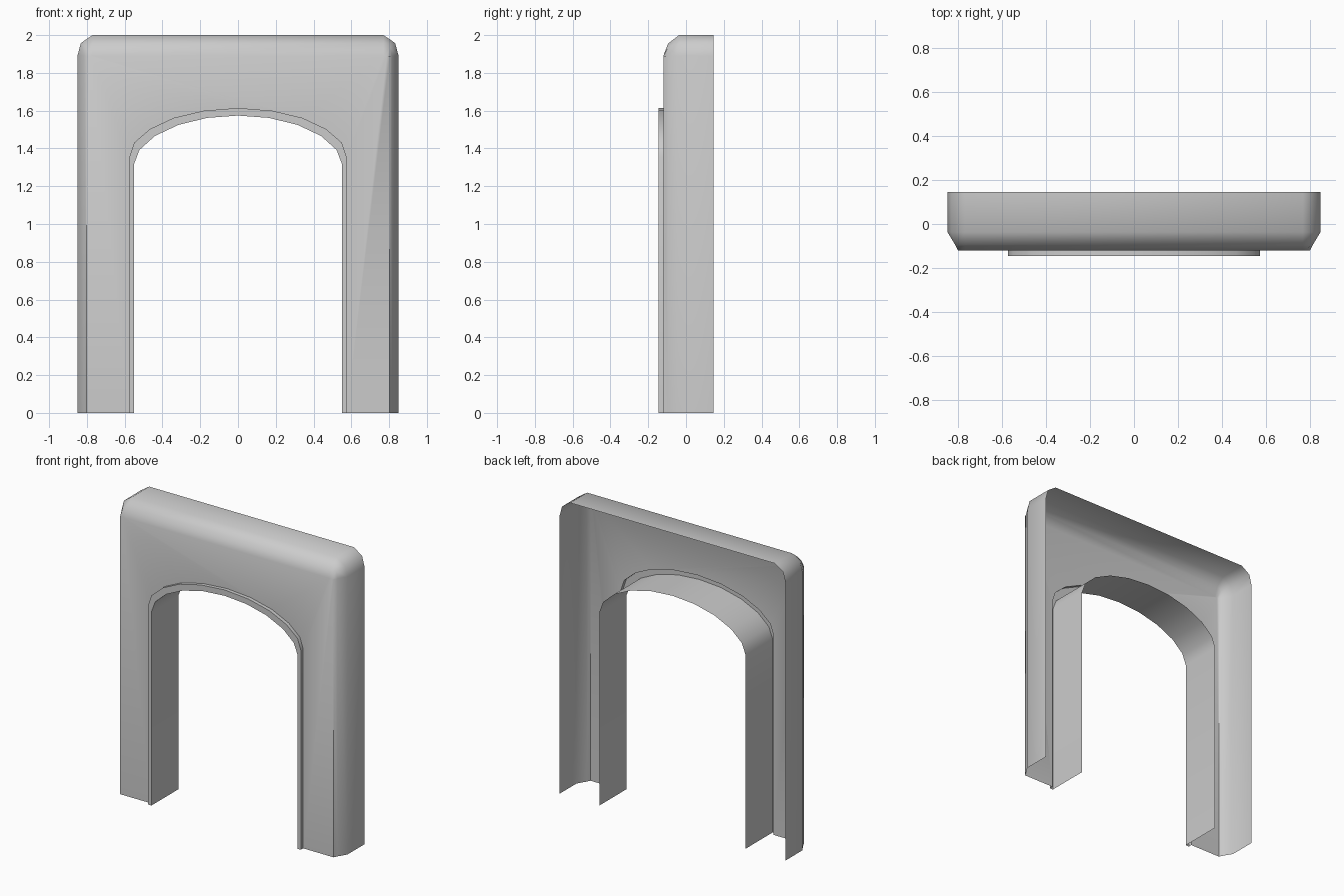
import bpy, bmesh, math

if "Cube" in bpy.data.objects:
    bpy.data.objects.remove(bpy.data.objects["Cube"])


def full(half):
    """Mirror a right-hand half outline (foot to crown) into a full outline."""
    left = [(-x, z) for x, z in half if x > 0]
    return half + left[::-1]


def build(name, lofts, plates=()):
    """Each loft is a list of (y, outline) layers; each plate is (y, outer, inner)."""
    bm = bmesh.new()
    for layers in lofts:
        rows = [[bm.verts.new((x, y, z)) for x, z in outline] for y, outline in layers]
        for a, b in zip(rows, rows[1:]):
            for i in range(len(a) - 1):
                bm.faces.new((a[i], a[i + 1], b[i + 1], b[i]))
    for y, outer, inner in plates:
        loop = outer + inner[::-1]
        bm.faces.new([bm.verts.new((x, y, z)) for x, z in loop])
    bmesh.ops.remove_doubles(bm, verts=bm.verts, dist=0.0005)
    bmesh.ops.recalc_face_normals(bm, faces=bm.faces)
    # open shell: make sure the front faces point to -y
    front = min(bm.faces, key=lambda f: f.normal.y * f.normal.y < 0.9)
    if front.normal.y > 0:
        bmesh.ops.reverse_faces(bm, faces=bm.faces)
    mesh = bpy.data.meshes.new(name)
    bm.to_mesh(mesh)
    bm.free()
    ob = bpy.data.objects.new(name, mesh)
    bpy.context.collection.objects.link(ob)
    bpy.ops.object.select_all(action='DESELECT')
    ob.select_set(True)
    bpy.context.view_layer.objects.active = ob
    bpy.ops.object.shade_smooth_by_angle(angle=math.radians(64))
    return ob


# Arched opening: outer edge of the trim and inner edge of the passage
trim_outer = full([(0.575, 0), (0.575, 1.355), (0.55, 1.43), (0.466, 1.503),
                   (0.34, 1.562), (0.18, 1.6), (0, 1.614)])
trim_inner = full([(0.55, 0), (0.55, 1.318), (0.522, 1.392), (0.44, 1.466),
                   (0.315, 1.525), (0.163, 1.562), (0, 1.574)])

# Outer casing outlines, from the open back to the softened front edge
rim = full([(0.85, 0), (0.85, 1.89), (0.832, 1.958), (0.77, 2.0)])
middle = full([(0.815, 0), (0.815, 1.89), (0.803, 1.935), (0.77, 1.955)])
front = full([(0.803, 0), (0.803, 1.89), (0.787, 1.89), (0.77, 1.89)])

# Casing: sides, top, rounded edge and front plate with the arch cut out
build("arch_casing",
      [[(0.145, rim), (-0.037, rim), (-0.095, middle), (-0.12, front)]],
      [(-0.12, front, trim_outer)])

# Trim: raised band round the opening plus the passage lining to the back
build("arch_lining",
      [[(-0.12, trim_outer), (-0.145, trim_outer), (-0.145, trim_inner),
        (0.145, trim_inner)]])
